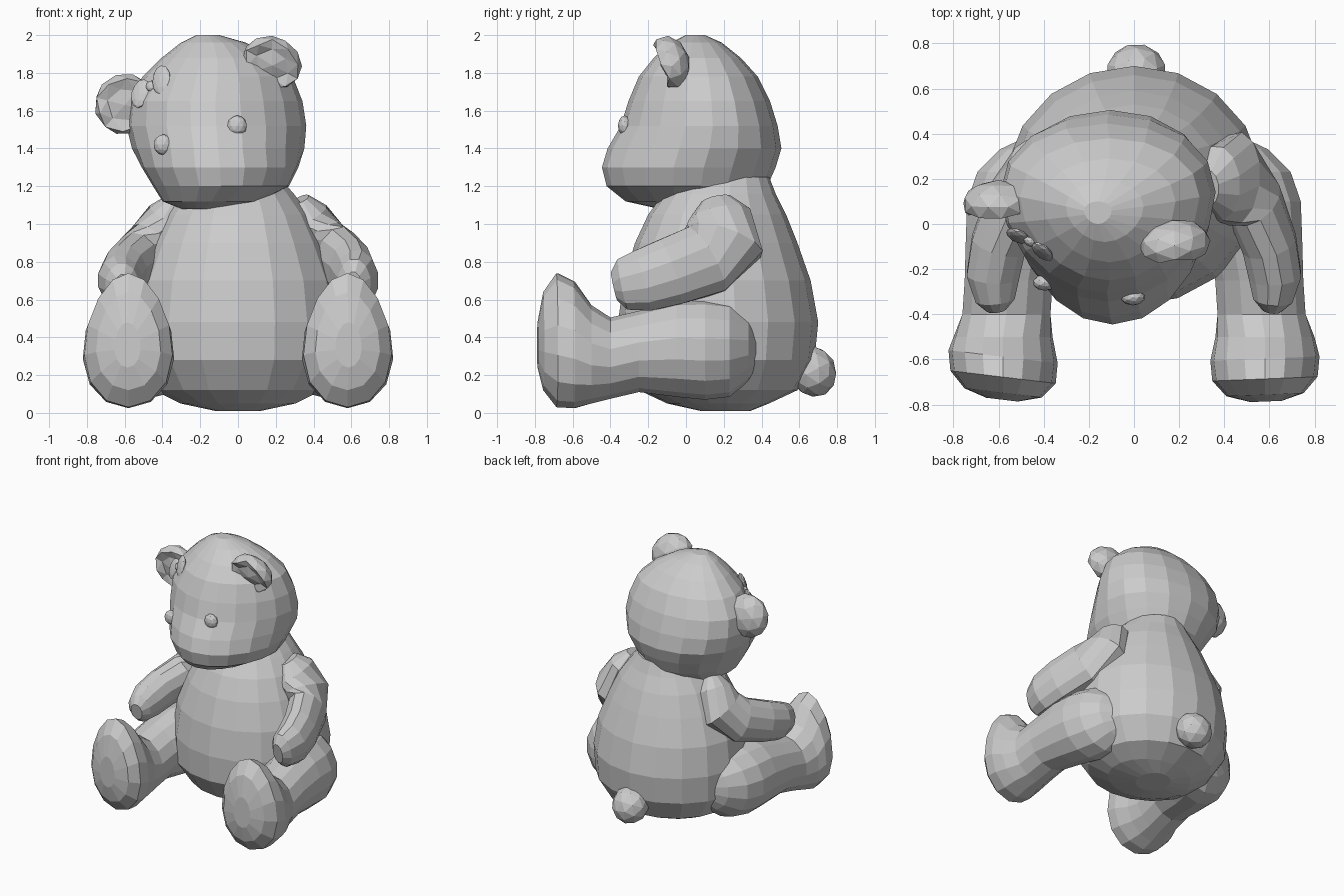
import bpy, bmesh
from math import sin, cos, pi
from mathutils import Vector, Matrix, Euler
from mathutils.bvhtree import BVHTree

if "Cube" in bpy.data.objects:
    bpy.data.objects.remove(bpy.data.objects["Cube"])


def finish(name, bm):
    bmesh.ops.recalc_face_normals(bm, faces=bm.faces)
    me = bpy.data.meshes.new(name)
    bm.to_mesh(me)
    ob = bpy.data.objects.new(name, me)
    bpy.context.collection.objects.link(ob)
    return ob


def loft(name, rings):
    """Skin closed rings of points and cap both ends."""
    bm = bmesh.new()
    vs = [[bm.verts.new(p) for p in r] for r in rings]
    n = len(vs[0])
    for a, b in zip(vs, vs[1:]):
        for i in range(n):
            j = (i + 1) % n
            bm.faces.new((a[i], a[j], b[j], b[i]))
    bm.faces.new(vs[0])
    bm.faces.new(vs[-1])
    return finish(name, bm)


def ring(c, u, v, n, egg=0.0):
    """Ellipse around c; egg narrows the v side."""
    out = []
    for i in range(n):
        a = 2 * pi * (i + 0.5) / n
        out.append(Vector(c) + Vector(u) * cos(a) * (1 - egg * sin(a)) + Vector(v) * sin(a))
    return out


def level(z, x0, x1, y0, y1, n, egg=0.0):
    """Horizontal ring from its x and y limits."""
    return ring(((x0 + x1) / 2, (y0 + y1) / 2, z), ((x1 - x0) / 2, 0, 0), (0, (y1 - y0) / 2, 0), n, egg)


def blob(name, loc, scale, rot=(0, 0, 0), sub=2, dent=0.0):
    """Low-poly ellipsoid, optionally hollowed on its front."""
    bm = bmesh.new()
    bmesh.ops.create_icosphere(bm, subdivisions=sub, radius=1)
    for v in bm.verts:
        if v.co.y < -0.6:
            v.co.y += dent
    m = Matrix.Translation(loc) @ Euler(rot).to_matrix().to_4x4() @ Matrix.Diagonal((*scale, 1))
    bm.transform(m)
    return finish(name, bm)


# Body: z, half width, front y, back y
body = [(0.01, .12, .08, .34), (.05, .31, -.10, .44), (.12, .45, -.25, .59), (.28, .56, -.35, .68),
        (.48, .57, -.36, .70), (.70, .54, -.33, .66), (.90, .46, -.27, .59), (1.05, .385, -.2, .53),
        (1.16, .30, -.12, .475), (1.25, .22, -.05, .44)]
loft("body", [level(z, -w, w, a, b, 18) for z, w, a, b in body])

# Head, tilted to one side: z, x limits, y limits; the brow is narrower than the back
head_rows = [(1.08, -.30, -.08, -.14, .15), (1.12, -.40, .12, -.32, .32), (1.2, -.45, .27, -.42, .43),
             (1.3, -.51, .32, -.445, .475), (1.4, -.555, .345, -.415, .505), (1.52, -.585, .355, -.345, .485),
             (1.65, -.575, .335, -.305, .445), (1.78, -.50, .285, -.25, .38), (1.88, -.40, .18, -.17, .29),
             (1.96, -.30, .04, -.08, .19), (2.0, -.22, -.10, .0, .1)]
head = loft("head", [level(*r, 18, -.08 if r[0] < 1.35 else -.17) for r in head_rows])
head_tree = BVHTree.FromPolygons([v.co for v in head.data.vertices],
                                 [p.vertices for p in head.data.polygons])


def on_face(x, z):
    """Point where the head is hit from the front."""
    return head_tree.ray_cast(Vector((x, -2, z)), Vector((0, 1, 0)))[0]


# Eyes
for side, x, z in (("left", -.395, 1.42), ("right", -.005, 1.52)):
    blob(side + "_eye", on_face(x, z), (.053, .036, .055))

# Hollow-fronted ears
blob("right_ear", (.18, -.085, 1.855), (.165, .105, .14), (.35, .5, .2), 2, .5)
blob("left_ear", (-.60, .09, 1.635), (.165, .105, .16), (.15, -.85, -.1), 2, .5)

# Small bow beside the left ear
for name, x, z, w, h, r in (("bow_loop_outer", -.515, 1.69, .055, .08, .1),
                            ("bow_loop_inner", -.405, 1.76, .055, .085, -.2),
                            ("bow_knot", -.46, 1.73, .03, .03, 0)):
    p = on_face(max(x, -.5), z)
    blob(name, (x, p.y - .005, z), (w, .02, h), (-.3, r, -.5))

# Tail
blob("tail", (.01, .67, .22), (.135, .125, .14), (.5, 0, 0), 2)

# Legs: y, centre x, centre z, half width, half height, egg
leg = [(-.79, .585, .36, .07, .12, .1), (-.76, .58, .38, .17, .26, .15), (-.69, .58, .385, .23, .355, .18),
       (-.60, .58, .36, .24, .335, .15), (-.50, .58, .31, .22, .26, .1), (-.40, .565, .29, .20, .215, 0),
       (-.25, .555, .325, .20, .215, 0), (-.05, .53, .34, .22, .255, 0), (.10, .50, .335, .245, .265, 0),
       (.23, .46, .335, .24, .25, 0), (.33, .42, .345, .18, .18, 0), (.40, .35, .35, .10, .09, 0)]
# Arms: centre, half thickness, half breadth
arm = [(.33, .16, 1.13, .05, .08), (.37, .18, 1.04, .115, .17), (.45, .20, .91, .13, .22),
       (.53, .10, .81, .13, .20), (.60, -.09, .745, .125, .185), (.625, -.23, .70, .12, .17),
       (.615, -.335, .68, .09, .14), (.61, -.38, .67, .045, .08)]

# The left sole slants more and the left arm is slimmer
for side, s, slant, slim in (("left", -1, .12, .82), ("right", 1, .04, 1)):
    rows = []
    for y, x, z, w, h, e in leg:
        k = slant if y < -.55 else 0
        rows.append(ring((s * x, y + .1 * k, z), (w * s, k * w, 0), (0, 0, h), 14, e))
    loft(side + "_leg", rows)
    rows = []
    for i, (x, y, z, t, b) in enumerate(arm):
        tan = Vector(arm[min(i + 1, len(arm) - 1)][:3]) - Vector(arm[max(i - 1, 0)][:3])
        tan.normalize()
        u = Vector((1, 0, 0)) - tan * tan.x
        u.normalize()
        v = tan.cross(u)
        rows.append([Vector((s * q.x, q.y, q.z)) for q in ring((x, y, z), u * t, v * b * slim, 12)])
    loft(side + "_arm", rows)
